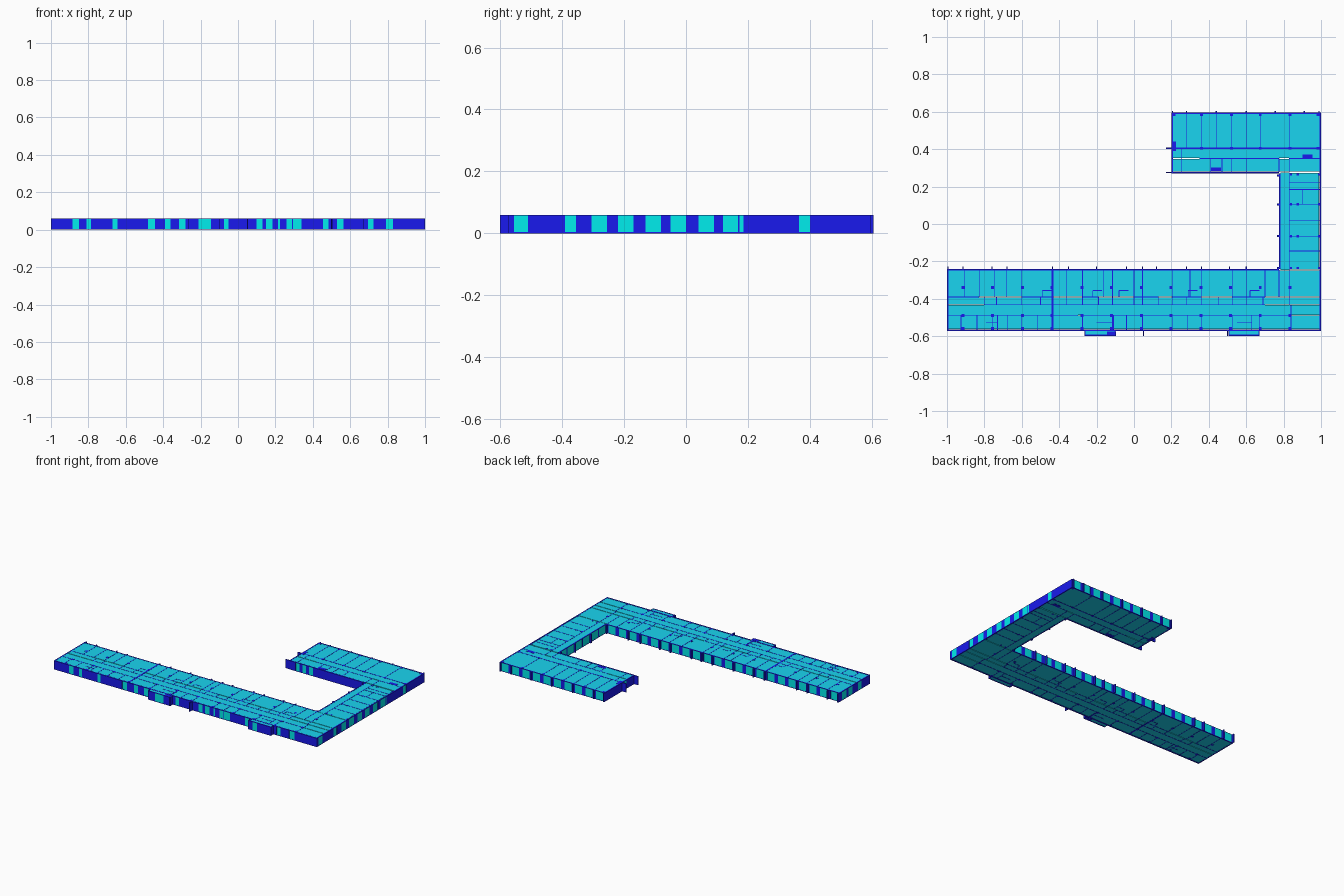
import bpy, bmesh
from mathutils import Matrix, Vector

H = 0.06          # storey height
T = 0.008         # outer wall thickness
P = 0.004         # partition thickness
parts = {}


def box(name, x0, x1, y0, y1, z0=0.0, z1=H):
    parts.setdefault(name, []).append((x0, x1, y0, y1, z0, z1))


def room(x0, x1, y0, y1):
    box("rooms", x0, x1, y0, y1, 0.001, H - 0.0008)


def wall_x(y, x0, x1, t=P):
    box("partitions", x0, x1, y - t / 2, y + t / 2)


def wall_y(x, y0, y1, t=P):
    box("partitions", x - t / 2, x + t / 2, y0, y1)


def row(xs, y0, y1, along="x"):
    """Row of rooms split at the given positions, with a partition at each inner split."""
    g = P / 2
    for a, b in zip(xs, xs[1:]):
        if along == "x":
            room(a + g, b - g, y0 + g, y1 - g)
        else:
            room(y0 + g, y1 - g, a + g, b - g)
    for s in xs[1:-1]:
        wall_y(s, y0, y1) if along == "x" else wall_x(s, y0, y1)


def facade(along, pos, a, b, wins, inward):
    """Outer wall with full-height windows; pos is the outer face."""
    lo, hi = sorted((pos, pos + inward * T))

    def put(name, u, v, l, h, z0=0.0, z1=H):
        if v - u > 1e-4:
            box(name, *((u, v, l, h) if along == "x" else (l, h, u, v)), z0, z1)

    u = a
    for w0, w1 in sorted(wins):
        put("outer_walls", u, w0, lo, hi)
        put("outer_walls", w0, w1, lo, hi, 0, 0.004)
        put("outer_walls", w0, w1, lo, hi, H - 0.002, H)
        put("windows", w0, w1, lo + 0.0005, hi - 0.0005, 0.004, H - 0.002)
        u = w1
    put("outer_walls", u, b, lo, hi)


def bays(a, step, n, w):
    return [(a + step * (i + .5) - w / 2, a + step * (i + .5) + w / 2) for i in range(n)]


# South wing rooms: street row, corridor, core row, courtyard row
row([-.995, -.925, -.84, -.755, -.675, -.6, -.515, -.435, -.275, -.115, -.04, .045,
     .205, .285, .36, .525, .67, .84, .995], -.564, -.488)
row([-.995, .84, .995], -.488, -.432)
row([-.995, -.80, -.735, -.6, -.5, -.435, -.36, -.275, -.19, -.115, .0, .045, .13,
     .205, .28, .36, .45, .525, .6, .69, .83, .995], -.432, -.39)
row([-.995, -.905, -.825, -.745, -.68, -.6, -.435, -.36, -.275, -.165, -.115, 0, .045,
     .205, .30, .36, .525, .6, .7, .775, .83, .995], -.39, -.246)
wall_x(-.488, -.995, -.3)
wall_x(-.488, -.27, .84)
wall_x(-.432, -.8, .7)
for a, b in [(-.995, -.83), (-.6, -.44), (-.275, -.19), (0, .13), (.205, .36), (.525, .7)]:
    wall_x(-.39, a, b)
for x in (-.49, -.22, -.08, .29, .62):        # closets along the core
    wall_x(-.355, x, x + .05)
    wall_y(x, -.39, -.355)
for x, w in ((-.79, .06), (-.2, .09), (.55, .08)):   # shafts in the street row
    wall_x(-.525, x, x + w)
    wall_y(x + w, -.564, -.488)
wall_y(-.435, -.564, -.246, .01)

# East wing: gallery and side rooms
room(.783, .82, -.246, .275)
row([-.246, -.145, -.065, .02, .105, .185, .22, .275], .83, .992, "y")
room(.82, .83, -.246, .275)
wall_y(.83, -.246, .275)
wall_y(.9, .105, .185)

# North wing: courtyard row, corridor, outer row
row([.205, .255, .41, .52, .6, .775, .83, .995], .278, .35)
row([.205, .255, .995], .35, .405)
row([.205, .28, .36, .44, .52, .6, .675, .83, .995], .405, .59)
wall_x(.405, .205, .995, .006)
wall_x(.35, .35, .775)
wall_x(.35, .83, .995)
box("partitions", .41, .465, .28, .302)
box("partitions", .205, .225, .39, .44)
box("partitions", .9, .955, .352, .372)
wall_y(.47, .278, .35)

# Outer walls and windows
front = [(-.885, -.85), (-.81, -.785), (-.67, -.645), (-.48, -.445), (-.39, -.36),
         (-.315, -.28), (-.075, -.05), (.10, .13), (.15, .185), (.215, .225), (.26, .29),
         (.295, .34), (.455, .485), (.695, .725), (.79, .83)]
facade("x", -.572, -1, 1, front, 1)
east = [(-.555, -.51), (-.39, -.355), (-.305, -.255), (-.22, -.17), (-.13, -.08),
        (-.05, 0), (.04, .09), (.12, .168), (.173, .185), (.365, .40)]
facade("y", 1, -.572, .597, east, -1)
facade("x", -.24, -1, .775, bays(-1, .0805, 22, .054), -1)
facade("x", .597, .2, 1, bays(.2, .08, 10, .054), -1)
facade("y", -1, -.572, -.24, [(-.48, -.44), (-.38, -.335), (-.315, -.265)], 1)
facade("y", .775, -.24, .27, bays(-.24, .085, 6, .075), 1)
facade("x", .27, .2, .775, [(.25, .28), (.3, .33), (.35, .38)], 1)
facade("y", .2, .27, .597, [(.36, .395)], 1)

# Bays projecting from the front
for x0, x1, w in ((-.265, -.10, (-.21, -.145)), (.505, .67, (.53, .565))):
    facade("x", -.6, x0, x1, [w], 1)
    room(x0 + .005, x1 - .005, -.592, -.572)
    box("outer_walls", x0, x0 + .005, -.592, -.572)
    box("outer_walls", x1 - .005, x1, -.592, -.572)
box("outer_walls", -.145, -.095, -.598, -.574)

# Structural columns
c = .008
for i in range(12):
    x = -.915 + .159 * i
    for y in (-.34, -.49, -.56):
        box("columns", x - c, x + c, y - c, y + c, 0, H + .0003)
for x in (.215, .36, .52, .675, .835, .985):
    for y in (.405, .585):
        box("columns", x - c, x + c, y - c, y + c, 0, H + .0003)
for y in (-.235, -.065, .105, .265):
    for x in (.84, .875, .99):
        box("columns", x - .006, x + .006, y - .006, y + .006, 0, H + .0003)

# Facade fins
for x in (-.995, -.915, -.76, -.68, -.435, -.35, -.2, -.04, .045, .12, .28, .36, .51, .6):
    box("fins", x - .003, x + .003, -.24, -.226)
for x in (.205, .28, .44, .6, .755, .91, .99):
    box("fins", x - .003, x + .003, .597, .605)
for y in (-.235, -.065, .105, .26):
    box("fins", .765, .775, y - .005, y + .005)
for x in (.05, .5):
    box("fins", x - .003, x + .003, -.6, -.572)
for y in (.405, .275):
    box("fins", .17, .2, y - .003, y + .003)

# Build one mesh per part
blue, sky, cyan = (.01, .01, .85, 1), (.01, .66, .87, 1), (.0, .85, .85, 1)
colours = {"rooms": sky, "windows": cyan}
for name, boxes in parts.items():
    bm = bmesh.new()
    for x0, x1, y0, y1, z0, z1 in boxes:
        m = Matrix.Translation(Vector((x0 + x1, y0 + y1, z0 + z1)) / 2) @ \
            Matrix.Diagonal((x1 - x0, y1 - y0, z1 - z0, 1))
        bmesh.ops.create_cube(bm, size=1, matrix=m)
    me = bpy.data.meshes.new(name)
    bm.to_mesh(me)
    bm.free()
    ob = bpy.data.objects.new(name, me)
    bpy.context.collection.objects.link(ob)
    mat = bpy.data.materials.new(name + "_colour")
    mat.diffuse_color = colours.get(name, blue)
    me.materials.append(mat)
